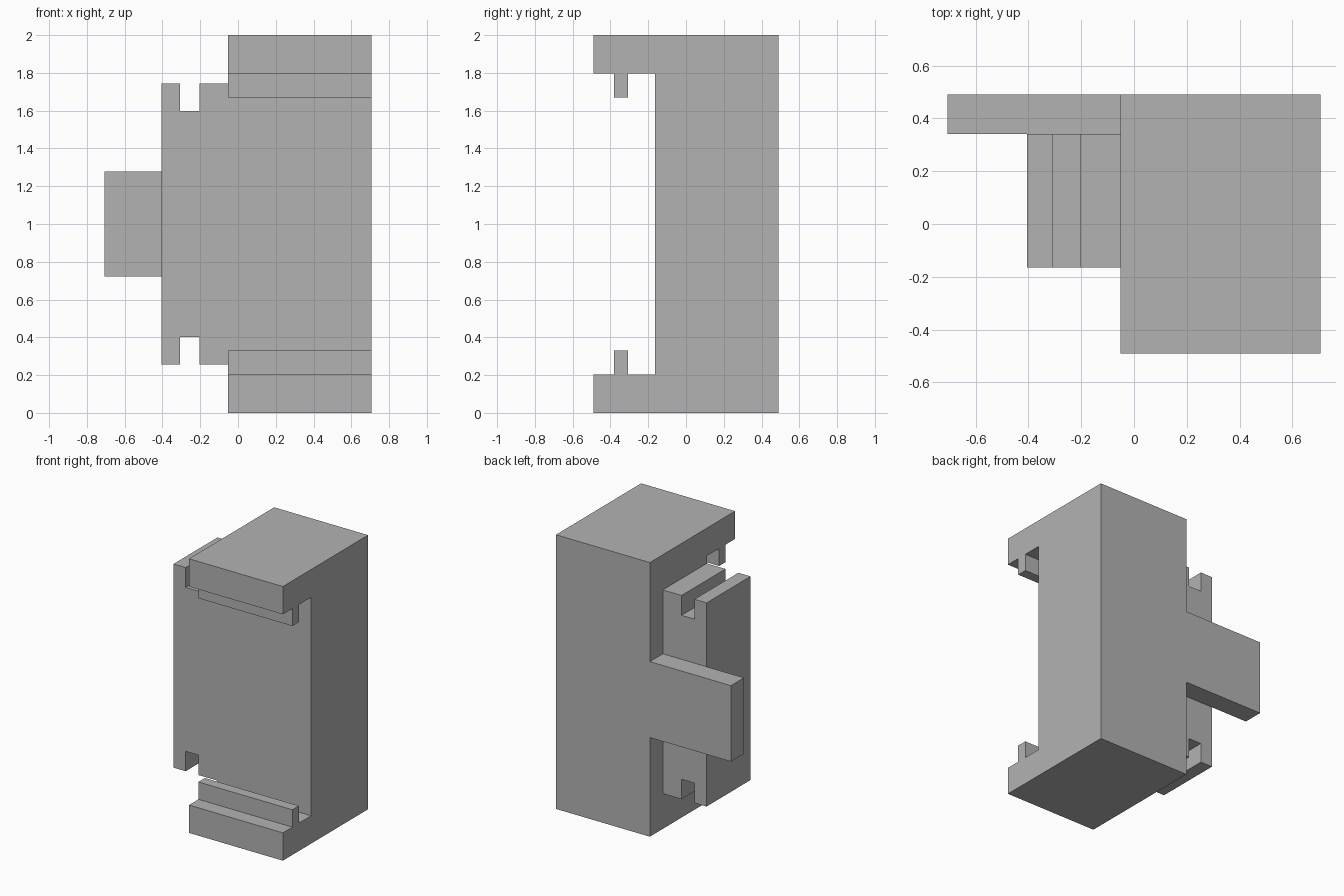
import bpy
import bmesh
from mathutils import Vector

default_cube = bpy.data.objects.get("Cube")
if default_cube:
    bpy.data.objects.remove(default_cube, do_unlink=True)

# One plain grey for the whole model
GREY = (0.45, 0.45, 0.45, 1.0)
grey = bpy.data.materials.new("plain_grey")
grey.use_nodes = True
grey.diffuse_color = GREY
grey.node_tree.nodes["Principled BSDF"].inputs["Base Color"].default_value = GREY

BACK, FRONT, STEP = 0.491, -0.165, 0.341
RIGHT, SHOULDER, LEFT = -0.706, -0.052, 0.706


def mirror_profile(lower):
    """Complete a lower half profile by reflecting it about z = 1."""
    return lower + [(a, 2 - z) for a, z in reversed(lower)]


def extrude(name, points, start, depth):
    """Make a flat-shaded solid from one outline and an extrusion vector."""
    bm = bmesh.new()
    face = bm.faces.new([bm.verts.new(Vector(p) + start) for p in points])
    result = bmesh.ops.extrude_face_region(bm, geom=[face])
    moved = [g for g in result["geom"] if isinstance(g, bmesh.types.BMVert)]
    bmesh.ops.translate(bm, verts=moved, vec=depth)
    bmesh.ops.recalc_face_normals(bm, faces=bm.faces)
    mesh = bpy.data.meshes.new(name)
    bm.to_mesh(mesh)
    bm.free()
    mesh.materials.append(grey)
    obj = bpy.data.objects.new(name, mesh)
    bpy.context.collection.objects.link(obj)
    return obj


# Main body with hooked jaws at both ends, as a side profile (y, z)
jaw = [(BACK, 0), (-BACK, 0), (-BACK, 0.203), (-0.382, 0.203),
       (-0.382, 0.33), (-0.307, 0.33), (-0.307, 0.203), (FRONT, 0.203)]
extrude("clamp_body", [(0, y, z) for y, z in mirror_profile(jaw)],
        Vector((SHOULDER, 0, 0)), Vector((LEFT - SHOULDER, 0, 0)))

# Slotted side block, as a front profile (x, z)
slot = [(SHOULDER, 0.257), (-0.203, 0.257), (-0.203, 0.402),
        (-0.307, 0.402), (-0.307, 0.257), (-0.405, 0.257)]
extrude("slotted_side_block", [(x, 0, z) for x, z in mirror_profile(slot)],
        Vector((0, FRONT, 0)), Vector((0, STEP - FRONT, 0)))

# Tongue sticking out flush with the back
tongue = [(SHOULDER, 0.723), (RIGHT, 0.723)]
extrude("back_tongue", [(x, 0, z) for x, z in mirror_profile(tongue)],
        Vector((0, STEP, 0)), Vector((0, BACK - STEP, 0)))
